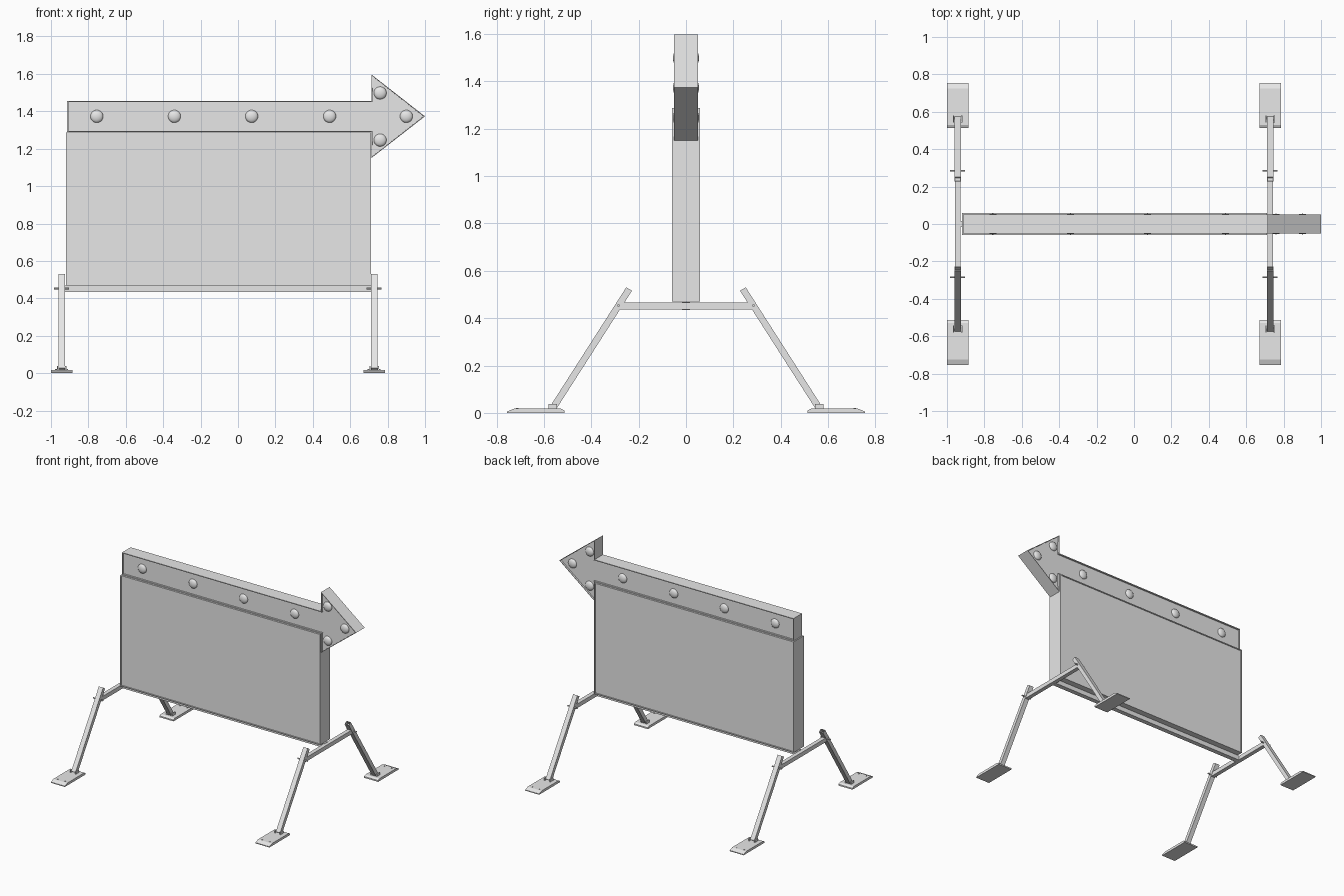
import bpy, bmesh, math
from mathutils import Matrix, Vector

cube = bpy.data.objects.get("Cube")
if cube:
    bpy.data.objects.remove(cube, do_unlink=True)

grey = bpy.data.materials.new("light_grey")
grey.use_nodes = True
grey.diffuse_color = (0.8, 0.8, 0.8, 1)
grey.node_tree.nodes["Principled BSDF"].inputs["Base Color"].default_value = (0.8, 0.8, 0.8, 1)


def finish(name, bm, smooth=False):
    bmesh.ops.recalc_face_normals(bm, faces=bm.faces)
    mesh = bpy.data.meshes.new(name)
    bm.to_mesh(mesh)
    bm.free()
    mesh.materials.append(grey)
    for p in mesh.polygons:
        p.use_smooth = smooth
    obj = bpy.data.objects.new(name, mesh)
    bpy.context.collection.objects.link(obj)
    return obj


def box(name, centre, size):
    bm = bmesh.new()
    bmesh.ops.create_cube(bm, size=1, matrix=Matrix.Translation(centre) @ Matrix.Diagonal((*size, 1)))
    return finish(name, bm)


def cylinder(name, centre, radius, depth, axis):
    turn = Vector((0, 0, 1)).rotation_difference(Vector(axis)).to_matrix().to_4x4()
    bm = bmesh.new()
    bmesh.ops.create_cone(bm, cap_ends=True, segments=10, radius1=radius, radius2=radius,
                          depth=depth, matrix=Matrix.Translation(centre) @ turn)
    return finish(name, bm)


def recess(bm, faces, rim, depth):
    """Sink the middle of each face, leaving a flat rim."""
    bmesh.ops.inset_individual(bm, faces=faces, thickness=rim)
    bmesh.ops.inset_individual(bm, faces=faces, thickness=0.0005, depth=-depth)


def sign_box(name, outline, half, rim, depth):
    """Extrude an x-z outline through y with recessed front and back."""
    bm = bmesh.new()
    face = bm.faces.new([bm.verts.new((x, -half, z)) for x, z in outline])
    new = bmesh.ops.extrude_face_region(bm, geom=[face], use_keep_orig=True)["geom"]
    bmesh.ops.translate(bm, verts=[v for v in new if isinstance(v, bmesh.types.BMVert)],
                        vec=(0, 2 * half, 0))
    bmesh.ops.recalc_face_normals(bm, faces=bm.faces)
    bm.normal_update()
    recess(bm, [f for f in bm.faces if abs(f.normal.y) > 0.9], rim, depth)
    return finish(name, bm)


# Sign panel and arrow
LEFT, RIGHT = -0.92, 0.71
sign_box("sign_panel", [(LEFT, 0.47), (RIGHT, 0.47), (RIGHT, 1.288), (LEFT, 1.288)], 0.06, 0.009, 0.006)
sign_box("arrow_box", [(-0.913, 1.29), (0.713, 1.29), (0.713, 1.15), (1.0, 1.373),
                       (0.713, 1.597), (0.713, 1.455), (-0.913, 1.455)], 0.05, 0.008, 0.012)

# Bulbs on both sides of the arrow
bulbs = [(-0.755, 1.373), (-0.34, 1.373), (0.073, 1.373), (0.49, 1.373),
         (0.76, 1.498), (0.76, 1.246), (0.9, 1.373)]
for side, y in (("front", -0.038), ("back", 0.038)):
    for i, (x, z) in enumerate(bulbs):
        bm = bmesh.new()
        bmesh.ops.create_uvsphere(bm, u_segments=20, v_segments=12, radius=0.034,
                                  matrix=Matrix.Translation((x, y, z))
                                  @ Matrix.Diagonal((1, 0.5, 1, 1))
                                  @ Matrix.Rotation(math.pi / 2, 4, "X"))
        finish(f"{side}_bulb_{i + 1}", bm, smooth=True)

# Rail under the panel
box("bottom_rail", ((LEFT + RIGHT) / 2, 0, 0.452), (RIGHT - LEFT + 0.02, 0.034, 0.034))


def leg(name, x, s):
    """Hollow square tube leaning in from the foot."""
    foot, top = Vector((x, s * 0.562, 0.02)), Vector((x, s * 0.24, 0.523))
    along = (top - foot).normalized()
    across = Vector((1, 0, 0))
    turn = Matrix((across, along.cross(across), along)).transposed().to_4x4()
    bm = bmesh.new()
    bmesh.ops.create_cube(bm, size=1, matrix=Matrix.Translation((foot + top) / 2) @ turn
                          @ Matrix.Diagonal((0.035, 0.028, (top - foot).length, 1)))
    bm.normal_update()
    recess(bm, [f for f in bm.faces if f.normal.dot(along) > 0.9], 0.004, 0.03)
    return finish(name, bm)


def foot_plate(name, x, s):
    """Flat plate with sloping ends."""
    profile = [(0.513, 0), (0.755, 0), (0.755, 0.006), (0.725, 0.018), (0.528, 0.018), (0.513, 0.01)]
    bm = bmesh.new()
    face = bm.faces.new([bm.verts.new((x - 0.057, s * y, z)) for y, z in profile])
    new = bmesh.ops.extrude_face_region(bm, geom=[face], use_keep_orig=True)["geom"]
    bmesh.ops.translate(bm, verts=[v for v in new if isinstance(v, bmesh.types.BMVert)],
                        vec=(0.114, 0, 0))
    return finish(name, bm)


# Two stands, each with a crossbar and mirrored legs
for end, x in (("right", -0.943), ("left", 0.728)):
    box(f"{end}_crossbar", (x, 0, 0.451), (0.03, 0.57, 0.03))
    for where, s in (("front", -1), ("back", 1)):
        tag = f"{end}_{where}"
        leg(f"{tag}_leg", x, s)
        foot_plate(f"{tag}_foot", x, s)
        cylinder(f"{tag}_pin", (x, s * 0.285, 0.453), 0.005, 0.08, (1, 0, 0))
        for dx in (-0.022, 0.022):
            box(f"{tag}_bracket", (x + dx, s * 0.562, 0.025), (0.006, 0.036, 0.024))
        for dx in (-0.03, 0.03):
            cylinder(f"{tag}_bolt", (x + dx, s * 0.712, 0.018), 0.005, 0.006, (0, 0, 1))
